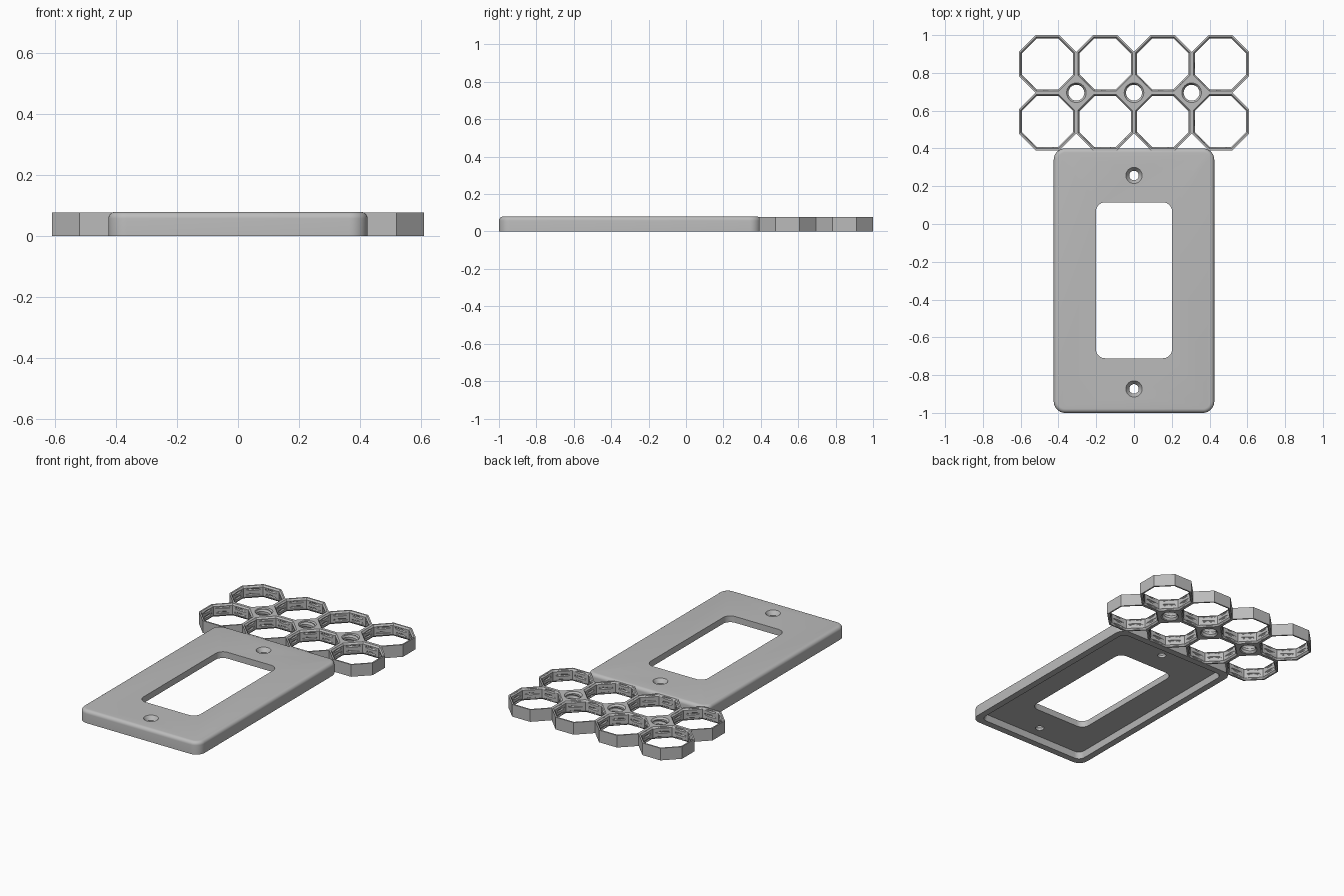
import bpy, bmesh, math
from math import pi, cos, sin, tan

cube = bpy.data.objects.get("Cube")
if cube:
    bpy.data.objects.remove(cube, do_unlink=True)

grey = bpy.data.materials.new("plain grey")
grey.use_nodes = True
COLOUR = (0.5, 0.5, 0.5, 1)
grey.diffuse_color = COLOUR
grey.node_tree.nodes["Principled BSDF"].inputs["Base Color"].default_value = COLOUR


def loft(name, sections):
    """Closed solid through (outline, height) sections of equal point count."""
    bm = bmesh.new()
    rings = [[bm.verts.new((x, y, z)) for x, y in pts] for pts, z in sections]
    n = len(rings[0])
    for a, b in zip(rings, rings[1:]):
        for i in range(n):
            j = (i + 1) % n
            bm.faces.new((a[i], a[j], b[j], b[i]))
    bm.faces.new(rings[0][::-1])
    bm.faces.new(rings[-1])
    bmesh.ops.recalc_face_normals(bm, faces=bm.faces)
    mesh = bpy.data.meshes.new(name)
    bm.to_mesh(mesh)
    bm.free()
    mesh.materials.append(grey)
    obj = bpy.data.objects.new(name, mesh)
    bpy.context.scene.collection.objects.link(obj)
    return obj


def ring(cx, cy, r, n=40, turn=0):
    return [(cx + r * cos(2 * pi * i / n + turn), cy + r * sin(2 * pi * i / n + turn))
            for i in range(n)]


def octagon(cx, cy, apothem):
    return ring(cx, cy, apothem / cos(pi / 8), 8, pi / 8)


def rounded_rect(cy, hx, hy, r, steps=8):
    pts = []
    for q, (sx, sy) in enumerate(((1, 1), (-1, 1), (-1, -1), (1, -1))):
        for i in range(steps + 1):
            a = (q + i / steps) * pi / 2
            pts.append((sx * (hx - r) + r * cos(a), cy + sy * (hy - r) + r * sin(a)))
    return pts


def thread(cx, cy, minor, major, pitch, top, n=48, layers=32):
    """Solid with a helical rib, used to cut a female thread."""
    sections = []
    for k in range(layers + 1):
        z = -0.002 + (top + 0.004) * k / layers
        pts = []
        for i in range(n):
            a = 2 * pi * i / n
            d = abs((z / pitch - i / n) % 1 - 0.5) * 2
            r = minor + (major - minor) * min(1, max(0, 1.4 - 2 * d))
            pts.append((cx + r * cos(a), cy + r * sin(a)))
        sections.append((pts, z))
    return loft("thread_cutter", sections)


def cut(target, cutters):
    """Subtract every cutter, bake the result and remove the cutters."""
    for c in cutters:
        c.hide_render = True
        mod = target.modifiers.new("cut", 'BOOLEAN')
        mod.operation, mod.solver, mod.object = 'DIFFERENCE', 'EXACT', c
    dg = bpy.context.evaluated_depsgraph_get()
    baked = bpy.data.meshes.new_from_object(target.evaluated_get(dg))
    target.modifiers.clear()
    target.data = baked
    for c in cutters:
        bpy.data.objects.remove(c, do_unlink=True)


def smooth(obj):
    bpy.ops.object.select_all(action='DESELECT')
    obj.select_set(True)
    bpy.context.view_layer.objects.active = obj
    bpy.ops.object.shade_smooth_by_angle(angle=math.radians(30))


# Cover plate: rounded block with a soft top edge
MID, HX, HY, H, EDGE = -0.3, 0.425, 0.7, 0.08, 0.022
profile = [(0, 0)] + [(EDGE * (1 - cos(t * pi / 12)), H - EDGE + EDGE * sin(t * pi / 12))
                      for t in range(7)]
plate = loft("cover_plate", [(rounded_rect(MID, HX - d, HY - d, 0.06 - d), z)
                             for d, z in profile])

# Hollow underside, rocker opening and countersunk screw holes
cutters = [
    loft("recess_cutter", [(rounded_rect(MID, HX - d, HY - d, 0.04), z)
                           for d, z in ((0.04, -0.01), (0.05, 0.04))]),
    loft("opening_cutter", [(rounded_rect(-0.298, 0.202, 0.413, 0.05), z)
                            for z in (-0.02, 0.1)]),
]
for y in (0.257, -0.873):
    cutters.append(loft("screw_cutter", [(ring(0, y, r), z) for r, z in (
        (0.025, -0.02), (0.025, 0.055), (0.043, H), (0.043, 0.1))]))
cut(plate, cutters)
smooth(plate)

# Octagon grid: stepped outline of the merged cells
PITCH, COLS, ROWS, TOP, Y0 = 0.305, 4, 2, 0.077, 0.39
A = PITCH / 2
S = A * tan(pi / 8)
xs = [(c - (COLS - 1) / 2) * PITCH for c in range(COLS)]
ys = [Y0 + (r + 0.5) * PITCH for r in range(ROWS)]


def edge_walk(centres, level, notch):
    pts = []
    for i, c in enumerate(centres):
        if i:
            pts.append(((c + centres[i - 1]) / 2, notch))
        pts += [(c - S, level), (c + S, level)]
    return pts


south = edge_walk(xs, Y0, ys[0] - S)
north = edge_walk(xs, ys[-1] + A, ys[-1] + S)[::-1]
east = [(y, x) for x, y in edge_walk(ys, xs[-1] + A, xs[-1] + S)]
east = [(x, y) for y, x in [(p[1], p[0]) for p in east]]
west = [(-x, y) for x, y in east][::-1]
outline = south + east + north + west
board = loft("octagon_grid", [(outline, 0), (outline, TOP)])

# Chamfered, threaded octagon cells
cutters = []
for x in xs:
    for y in ys:
        cutters.append(loft("cell_cutter", [(octagon(x, y, a), z) for a, z in (
            (0.145, -0.002), (0.1355, 0.01), (0.1355, TOP - 0.01), (0.145, TOP + 0.002))]))
        cutters.append(thread(x, y, 0.13, 0.1425, 0.0305, TOP))

# Small threaded holes in the diamonds between cells
for x in xs[:-1]:
    cx, cy = x + A, Y0 + PITCH
    cutters.append(loft("hole_cutter", [(ring(cx, cy, r), z) for r, z in (
        (0.054, -0.002), (0.042, 0.01), (0.042, TOP - 0.01), (0.054, TOP + 0.002))]))
    cutters.append(thread(cx, cy, 0.0405, 0.048, 0.0365, TOP))
cut(board, cutters)
smooth(board)
